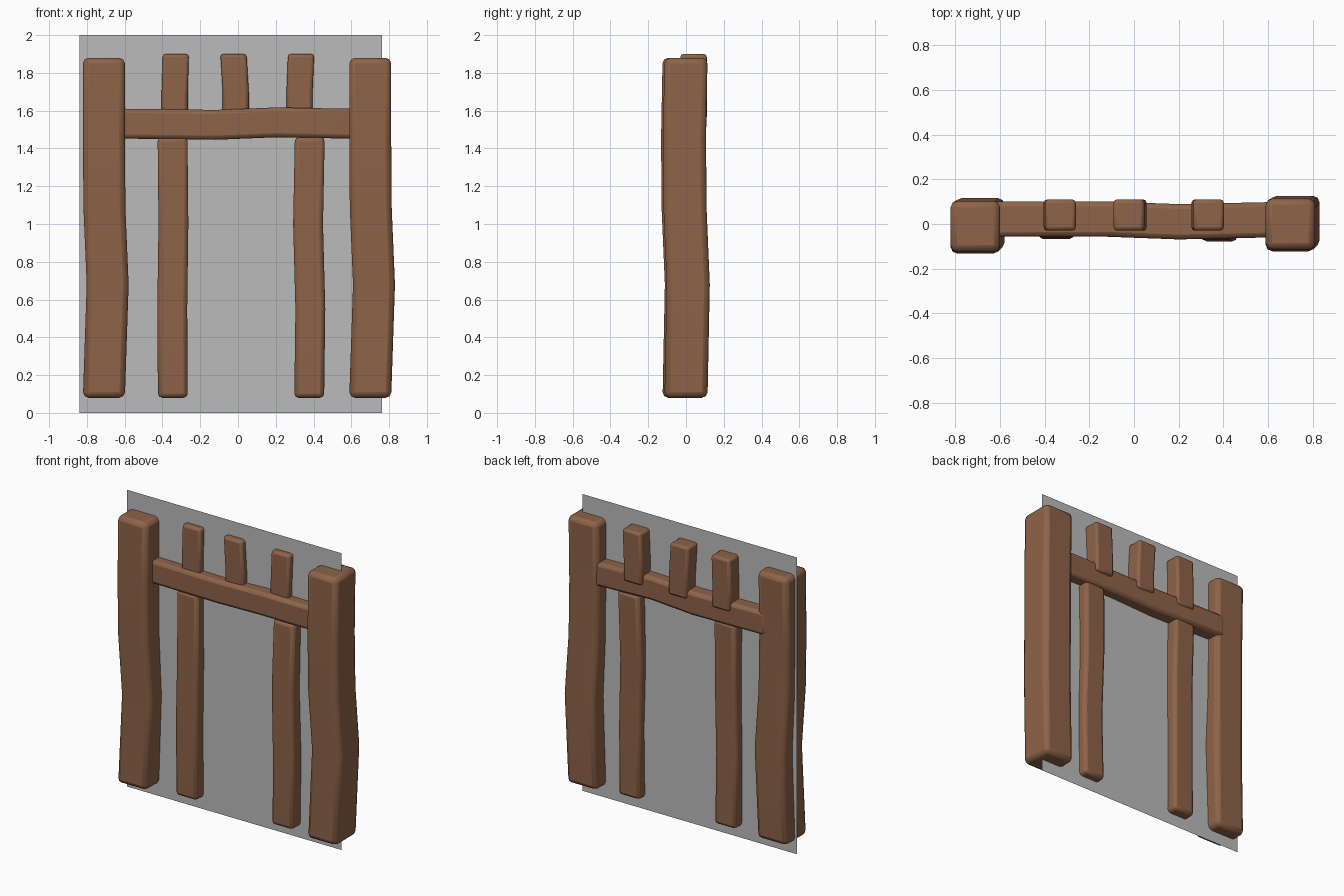
import bpy
import bmesh
from math import radians
from mathutils import Vector

cube = bpy.data.objects.get("Cube")
if cube:
    bpy.data.objects.remove(cube, do_unlink=True)


def material(name, color):
    mat = bpy.data.materials.new(name)
    mat.use_nodes = True
    mat.diffuse_color = color
    bsdf = next(n for n in mat.node_tree.nodes if n.type == 'BSDF_PRINCIPLED')
    bsdf.inputs["Base Color"].default_value = color
    bsdf.inputs["Roughness"].default_value = 0.8
    return mat


wood = material("brown_wood", (0.27, 0.125, 0.065, 1))
grey = material("grey_panel", (0.5, 0.5, 0.5, 1))


def timber(name, path, side, width, depth, bevel):
    """Square beam swept along a bent path; side and depth axis span the section."""
    bm = bmesh.new()
    across = Vector(side) * width / 2
    back = Vector((0, depth / 2, 0))
    rings = []
    for point in path:
        p = Vector(point)
        rings.append([bm.verts.new(p + a * across + b * back)
                      for a, b in ((-1, -1), (1, -1), (1, 1), (-1, 1))])
    for low, high in zip(rings, rings[1:]):
        for i in range(4):
            j = (i + 1) % 4
            bm.faces.new((low[i], low[j], high[j], high[i]))
    bm.faces.new(rings[0])
    bm.faces.new(rings[-1])
    bmesh.ops.recalc_face_normals(bm, faces=bm.faces)
    mesh = bpy.data.meshes.new(name)
    bm.to_mesh(mesh)
    bm.free()
    mesh.materials.append(wood)
    obj = bpy.data.objects.new(name, mesh)
    bpy.context.collection.objects.link(obj)
    # Worn, rounded edges
    mod = obj.modifiers.new("rounded_edges", 'BEVEL')
    mod.width = bevel
    mod.segments = 2
    mod.limit_method = 'ANGLE'
    mod.angle_limit = radians(40)
    bpy.ops.object.select_all(action='DESELECT')
    obj.select_set(True)
    bpy.context.view_layer.objects.active = obj
    bpy.ops.object.shade_smooth_by_angle(angle=radians(40))
    return obj


X, Z = (1, 0, 0), (0, 0, 1)

# Heavy outer posts, kinked below the middle
for name, x, y in (("right_post", -0.71, -0.01), ("left_post", 0.7, 0)):
    timber(name, [(x, y, 0.08), (x + 0.02, y + 0.012, 0.68),
                  (x + 0.003, y - 0.005, 1.08), (x, y - 0.008, 1.45),
                  (x, y, 1.88)], X, 0.222, 0.228, 0.03)

# Slim inner poles under the crossbeam
for name, x, y, bend in (("right_pole", -0.345, 0.01, -0.003), ("left_pole", 0.377, 0, 0.006)):
    timber(name, [(x, y, 0.08), (x + bend, y - 0.005, 0.55),
                  (x - bend, y, 1.0), (x + bend / 2, y + 0.01, 1.46)],
           X, 0.158, 0.145, 0.022)

# Wavy crossbeam
timber("crossbeam", [(-0.66, 0.022, 1.532), (-0.12, 0.022, 1.525),
                     (0.2, 0.01, 1.538), (0.66, 0.02, 1.53)], Z, 0.158, 0.158, 0.022)

# Short upright pegs above the crossbeam
for name, x, lean in (("right_peg", -0.332, 0.003), ("middle_peg", -0.018, -0.006),
                      ("left_peg", 0.33, 0.004)):
    timber(name, [(x - lean, 0.04, 1.55), (x - lean, 0.04, 1.7), (x + lean, 0.04, 1.9)],
           X, 0.138, 0.14, 0.016)

# Flat panel running through the frame
bpy.ops.mesh.primitive_plane_add(size=1, location=(-0.038, 0.012, 1),
                                 rotation=(radians(90), 0, 0))
panel = bpy.context.object
panel.name = "back_panel"
panel.scale = (1.6, 2, 1)
panel.data.materials.append(grey)
